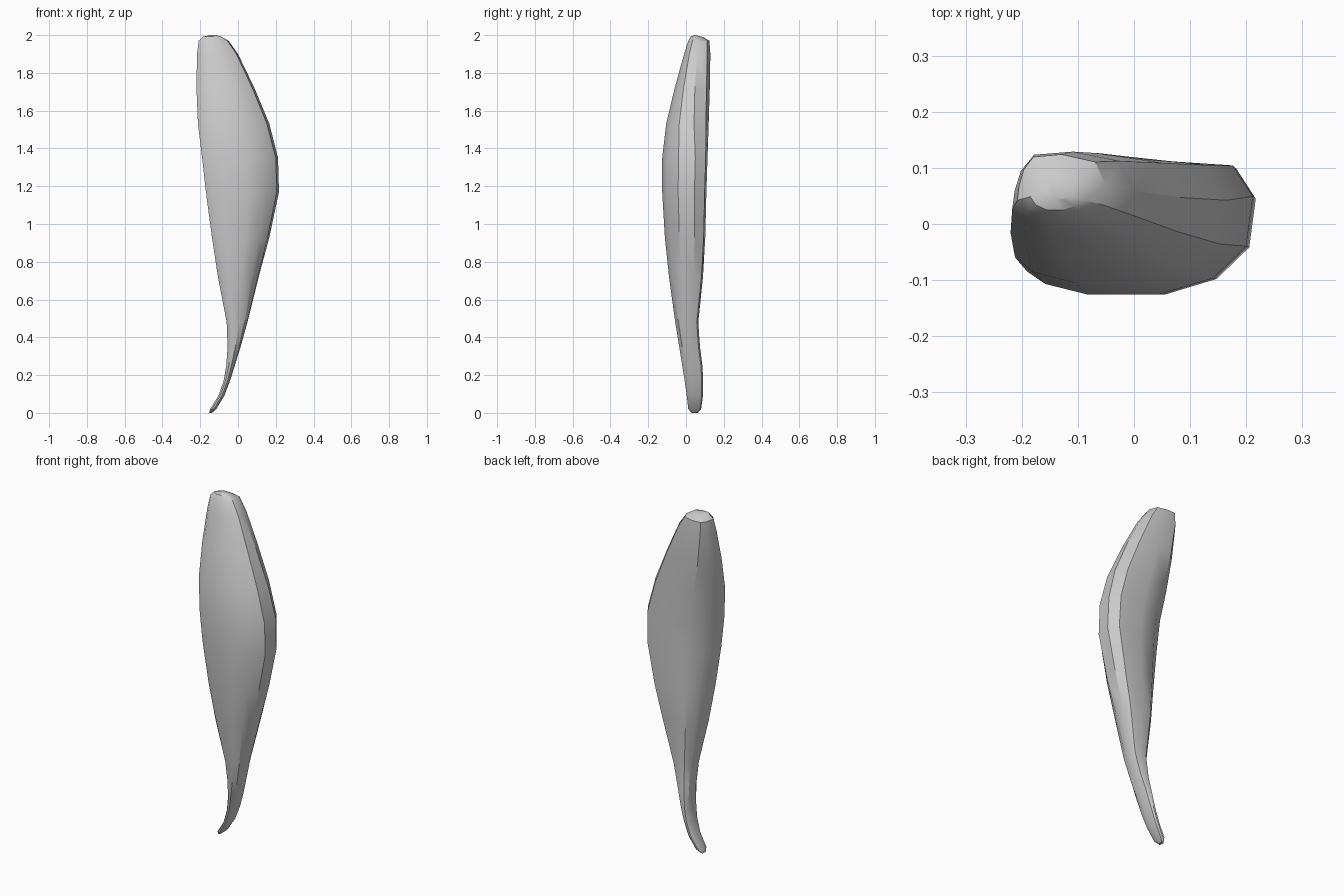
import bpy

cube = bpy.data.objects.get("Cube")
if cube:
    bpy.data.objects.remove(cube, do_unlink=True)

grey = bpy.data.materials.new("plain_grey")
grey.use_nodes = True
colour = (0.6, 0.6, 0.6, 1)
grey.diffuse_color = colour
grey.node_tree.nodes["Principled BSDF"].inputs["Base Color"].default_value = colour

# Stations along the blade: height, x range, y range
stations = [
    (0.0, -.153, -.138, .03, .062), (.02, -.148, -.115, .012, .08),
    (.09, -.104, -.073, .004, .09), (.17, -.076, -.042, -.007, .091),
    (.25, -.062, -.017, -.02, .087), (.35, -.055, .014, -.036, .074),
    (.48, -.06, .05, -.057, .065), (.72, -.106, .11, -.09, .09),
    (.93, -.138, .166, -.112, .102), (1.17, -.17, .217, -.126, .108),
    (1.35, -.19, .212, -.126, .114), (1.53, -.212, .166, -.105, .12),
    (1.72, -.22, .087, -.06, .126), (1.9, -.217, 0, -.01, .129),
    (1.97, -.208, -.05, .012, .124), (1.992, -.185, -.085, .025, .113),
    (2.0, -.155, -.11, .045, .09)]

# Cross-sections as fractions of each station's width and depth
stem = [(1, .7), (1, .4), (.9, .15), (.6, 0), (.3, 0), (.1, .08),
        (0, .2), (0, .5), (0, .8), (.25, 1), (.6, 1), (.92, .92)]
belly = [(1, .73), (.97, .36), (.82, .12), (.58, 0), (.27, 0), (.08, .08),
         (0, .17), (.01, .36), (.1, .66), (.27, .9), (.55, 1), (.91, .96)]
crown = [(1, .5), (.96, .2), (.8, .08), (.58, 0), (.3, 0), (.1, .1),
         (0, .27), (.02, .5), (.07, .75), (.18, .96), (.5, 1), (.88, .88)]


def blend(a, b, t):
    t = min(max(t, 0), 1)
    return [(u + (p - u) * t, v + (q - v) * t) for (u, v), (p, q) in zip(a, b)]


# Loft the rings into a closed blade, its tip sloping down to the back
verts = []
for z, x0, x1, y0, y1 in stations:
    section = blend(blend(stem, belly, (z - .3) / .5), crown, (z - 1.35) / .55)
    for u, v in section:
        y = y0 + (y1 - y0) * v
        drop = max(y - .05, 0) * .25 if z > 1.98 else 0
        verts.append((x0 + (x1 - x0) * u, y, z - drop))

n, rows = len(belly), len(stations)
faces = [(r * n + i, r * n + n + i, r * n + n + (i + 1) % n, r * n + (i + 1) % n)
         for r in range(rows - 1) for i in range(n)]
faces.append(tuple(range(n)))
faces.append(tuple(reversed(range((rows - 1) * n, rows * n))))

mesh = bpy.data.meshes.new("blade")
mesh.from_pydata(verts, [], faces)
mesh.materials.append(grey)
blade = bpy.data.objects.new("blade", mesh)
bpy.context.collection.objects.link(blade)

# Smooth surface with crisp edges along the narrow side
bpy.ops.object.select_all(action="DESELECT")
blade.select_set(True)
bpy.context.view_layer.objects.active = blade
bpy.ops.object.shade_smooth_by_angle(angle=.55)
